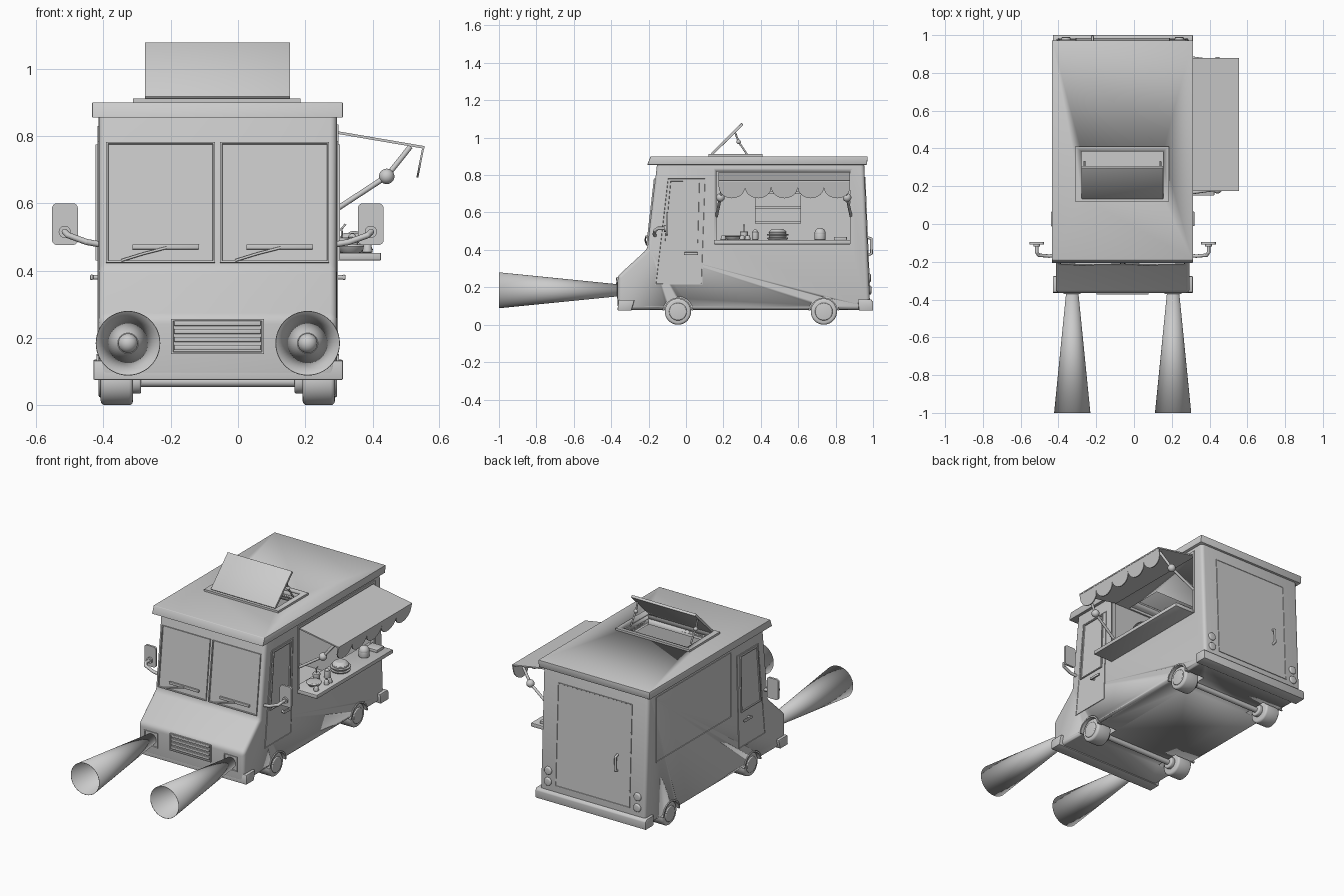
import bpy, bmesh, math
from mathutils import Vector, Matrix

if "Cube" in bpy.data.objects:
    bpy.data.objects.remove(bpy.data.objects["Cube"])

CX = -0.06           # centre line of the truck body
HW = 0.354           # half body width
L, R = CX - HW, CX + HW


def finish(bm, name, bevel=0, seg=2, angle=35):
    if bevel:
        bmesh.ops.bevel(bm, geom=bm.edges[:], offset=bevel, segments=seg, profile=0.5, affect='EDGES')
    bmesh.ops.recalc_face_normals(bm, faces=bm.faces[:])
    me = bpy.data.meshes.new(name)
    bm.to_mesh(me)
    bm.free()
    ob = bpy.data.objects.new(name, me)
    bpy.context.collection.objects.link(ob)
    activate(ob)
    bpy.ops.object.shade_smooth_by_angle(angle=math.radians(angle))
    return ob


def activate(ob):
    bpy.ops.object.select_all(action='DESELECT')
    ob.select_set(True)
    bpy.context.view_layer.objects.active = ob


def prism(name, pts, vec, bevel=0, seg=2):
    bm = bmesh.new()
    f = bm.faces.new([bm.verts.new(p) for p in pts])
    new = bmesh.ops.extrude_face_region(bm, geom=[f])['geom']
    bmesh.ops.translate(bm, verts=[v for v in new if isinstance(v, bmesh.types.BMVert)], vec=vec)
    if not any(len(f.verts) > 2 and f.is_valid for f in bm.faces):
        return None
    return finish(bm, name, bevel, seg)


def side(name, yz, x0, x1, bevel=0, seg=2):
    return prism(name, [(x0, y, z) for y, z in yz], (x1 - x0, 0, 0), bevel, seg)


def box(name, x, y, z, bevel=0, seg=2):
    return side(name, [(y[0], z[0]), (y[1], z[0]), (y[1], z[1]), (y[0], z[1])], x[0], x[1], bevel, seg)


def panel(name, pts, out, t=0.006, w=0.01, d=0.006):
    """Raised plate whose outer face is framed and recessed."""
    pts, out = [Vector(p) for p in pts], Vector(out)
    n = (pts[1] - pts[0]).cross(pts[2] - pts[1]).normalized()
    if n.dot(out) < 0:
        pts.reverse()
        n = -n
    bm = bmesh.new()
    f = bm.faces.new([bm.verts.new(p) for p in pts])
    geom = bmesh.ops.extrude_face_region(bm, geom=[f])['geom']
    bmesh.ops.translate(bm, verts=[g for g in geom if isinstance(g, bmesh.types.BMVert)], vec=n * t)
    top = [g for g in geom if isinstance(g, bmesh.types.BMFace)]
    bm.normal_update()
    bmesh.ops.inset_region(bm, faces=top, thickness=w)
    bmesh.ops.inset_region(bm, faces=top, thickness=0.002)
    bmesh.ops.translate(bm, verts=list({v for g in top for v in g.verts}), vec=-n * d)
    return finish(bm, name)


def rod(name, a, b, r, r2=None, caps=True, seg=24, bevel=0):
    a, b = Vector(a), Vector(b)
    bm = bmesh.new()
    m = Matrix.Translation((a + b) / 2) @ (b - a).to_track_quat('Z', 'Y').to_matrix().to_4x4()
    bmesh.ops.create_cone(bm, cap_ends=caps, segments=seg, radius1=r, radius2=r if r2 is None else r2,
                          depth=(b - a).length, matrix=m)
    if bevel:
        rims = [e for e in bm.edges if any(len(f.verts) > 4 for f in e.link_faces)]
        bmesh.ops.bevel(bm, geom=rims, offset=bevel, segments=3, profile=0.5, affect='EDGES')
    return finish(bm, name)


def ball(name, c, r, scale=(1, 1, 1)):
    bm = bmesh.new()
    m = Matrix.Translation(c) @ Matrix.Diagonal((*scale, 1))
    bmesh.ops.create_uvsphere(bm, u_segments=24, v_segments=14, radius=r, matrix=m)
    return finish(bm, name, angle=60)


def pipe(name, pts, r):
    for i in range(len(pts) - 1):
        rod(f"{name}_{i}", pts[i], pts[i + 1], r, seg=12)
    for i in range(1, len(pts) - 1):
        ball(f"{name}_bend_{i}", pts[i], r)


def cut(ob, *cutters):
    activate(ob)
    for c in cutters:
        m = ob.modifiers.new("cut", 'BOOLEAN')
        m.operation, m.solver, m.object = 'DIFFERENCE', 'EXACT', c
        bpy.ops.object.modifier_apply(modifier=m.name)


# body shell, roof and hatch frame with openings
body = side("body", [(-0.365, 0.08), (0.985, 0.08), (0.952, 0.875), (-0.153, 0.875),
                     (-0.207, 0.405), (-0.365, 0.26)], L, R, 0.02, 4)
roof = side("roof", [(-0.19, 0.9), (-0.207, 0.855), (0.967, 0.855), (0.972, 0.9)], -0.434, 0.312, 0.003)
hatch_frame = box("hatch_frame", (-0.312, 0.186), (0.12, 0.41), (0.897, 0.912))
window_frame = box("serving_window_frame", (R - 0.012, R + 0.005), (0.15, 0.89), (0.43, 0.835))
room = box("room_cutter", (L + 0.02, R - 0.02), (0.13, 0.93), (0.17, 0.84))
hatch = box("hatch_cutter", (-0.278, 0.153), (0.14, 0.385), (0.8, 0.95))
serving = box("serving_cutter", (0.2, 0.36), (0.162, 0.878), (0.445, 0.82))
WHEELS = [(s, y) for s in (-1, 1) for y in (-0.043, 0.737)]
wells = [rod("well_cutter", (CX + s * 0.22, y, 0.07), (CX + s * 0.4, y, 0.07), 0.077, seg=40) for s, y in WHEELS]
cut(body, room, hatch, serving, *wells)
cut(roof, hatch)
cut(hatch_frame, hatch)
cut(window_frame, serving)
for c in (room, hatch, serving, *wells):
    bpy.data.objects.remove(c)

# wheels, arches and axles
for s, y in WHEELS:
    X = lambda o: CX + s * o
    rod("tyre", (X(0.252), y, 0.07), (X(0.348), y, 0.07), 0.07, seg=40, bevel=0.012)
    rod("hubcap", (X(0.34), y, 0.07), (X(0.354), y, 0.07), 0.05, 0.045, seg=32, bevel=0.003)
    rod("inner_hub", (X(0.228), y, 0.07), (X(0.255), y, 0.07), 0.036, bevel=0.006)
    arc = [math.radians(5 + 17 * i) for i in range(11)]
    side("wheel_arch", [(y + 0.082 * math.cos(a), 0.07 + 0.082 * math.sin(a)) for a in arc] +
         [(y + 0.073 * math.cos(a), 0.07 + 0.073 * math.sin(a)) for a in reversed(arc)], X(0.33), X(0.36))
for y in (-0.043, 0.737):
    rod("axle", (CX - 0.25, y, 0.07), (CX + 0.25, y, 0.07), 0.016)

# bumpers
side("front_bumper", [(-0.366, 0.075), (-0.292, 0.075), (-0.275, 0.133), (-0.362, 0.133)], -0.43, 0.312, 0.005)
side("rear_bumper", [(0.925, 0.075), (1.0, 0.075), (1.0, 0.122), (0.99, 0.135), (0.918, 0.135)], -0.43, 0.312, 0.004)

# windscreens and wipers
wy = lambda z: -0.207 + (z - 0.405) * 0.054 / 0.47
for x0, x1 in ((-0.392, -0.068), (-0.053, 0.271)):
    panel("windscreen", [(x0, wy(0.423), 0.423), (x1, wy(0.423), 0.423),
                         (x1, wy(0.782), 0.782), (x0, wy(0.782), 0.782)], (0, -1, 0), 0.008, 0.008)
    box("wiper_blade", (x0 + 0.078, x0 + 0.276), (wy(0.47) - 0.016, wy(0.47) - 0.004), (0.463, 0.478), 0.002)
    pipe("wiper_arm", [(x0 + 0.045, wy(0.43) - 0.008, 0.43), (x0 + 0.11, wy(0.45) - 0.016, 0.45),
                       (x0 + 0.18, wy(0.47) - 0.016, 0.468)], 0.004)

# grille
panel("grille_frame", [(-0.199, -0.364, 0.152), (0.077, -0.364, 0.152), (0.077, -0.364, 0.256),
                       (-0.199, -0.364, 0.256)], (0, -1, 0), 0.008, 0.008, 0.006)
for i in range(4):
    z = 0.164 + i * 0.024
    box("grille_bar", (-0.19, 0.068), (-0.374, -0.363), (z, z + 0.015), 0.002)

# headlights with long light-beam cones
for s in (-1, 1):
    x, z, h = CX + s * 0.267, 0.184, 0.045
    panel("headlight_housing", [(x - h, -0.364, z - h), (x + h, -0.364, z - h), (x + h, -0.364, z + h),
                                (x - h, -0.364, z + h)], (0, -1, 0), 0.006, 0.006, 0.005)
    ball("headlight_bulb", (x, -0.367, z), 0.029)
    beam = rod("light_beam", (x, -0.36, z), (x, -1.0, z), 0.031, 0.095, caps=False, seg=48)
    m = beam.modifiers.new("thickness", 'SOLIDIFY')
    m.thickness, m.offset = 0.002, 0

# cab doors, door windows, handles and mirrors on both sides
for s in (-1, 1):
    X = lambda o: CX + s * o
    out = (s, 0, 0)
    panel("cab_door", [(X(HW - 0.002), y, z) for y, z in ((-0.165, 0.215), (0.087, 0.215), (0.107, 0.785),
                                                         (-0.1, 0.785))], out, 0.006, 0.006, 0.002)
    panel("door_window", [(X(HW), y, z) for y, z in ((-0.12, 0.43), (0.07, 0.43), (0.079, 0.775),
                                                    (-0.088, 0.775))], out, 0.009, 0.009, 0.006)
    box("door_handle", sorted((X(0.37), X(0.38))), (-0.012, 0.065), (0.372, 0.388), 0.004)
    rod("handle_post", (X(0.34), 0.0, 0.38), (X(0.372), 0.0, 0.38), 0.007)
    pipe("mirror_arm", [(X(0.345), -0.165, 0.477), (X(0.39), -0.17, 0.485), (X(0.445), -0.165, 0.505),
                        (X(0.455), -0.15, 0.515), (X(0.455), -0.105, 0.515)], 0.009)
    rod("mirror_socket", (X(0.455), -0.118, 0.515), (X(0.455), -0.105, 0.515), 0.018)
    corners = []
    for cx, cz, a0 in ((0.478, 0.585, 0), (0.431, 0.585, 90), (0.431, 0.491, 180), (0.478, 0.491, 270)):
        for k in range(5):
            a = math.radians(a0 + k * 22.5)
            corners.append((X(cx + 0.015 * math.cos(a)), -0.108, cz + 0.015 * math.sin(a)))
    prism("mirror", corners, (0, 0.013, 0))

# closed panel on the left side
panel("left_side_panel", [(L + 0.002, y, z) for y, z in ((0.16, 0.435), (0.88, 0.435), (0.88, 0.83), (0.16, 0.83))],
      (-1, 0, 0), 0.005, 0.006, 0.004)

# rear door, handle and tail lights
ry = lambda z: 0.985 - (z - 0.08) * 0.033 / 0.795
panel("rear_door", [(x, ry(z) - 0.002, z) for x, z in ((-0.31, 0.17), (0.19, 0.17), (0.19, 0.79), (-0.31, 0.79))],
      (0, 1, 0), 0.006, 0.006, 0.002)
pipe("rear_handle", [(-0.22, 0.965, 0.37), (-0.22, 0.992, 0.38), (-0.22, 0.99, 0.46), (-0.22, 0.96, 0.47)], 0.007)
for s in (-1, 1):
    for z in (0.185, 0.25):
        rod("tail_light", (CX + s * 0.3, ry(z) - 0.006, z), (CX + s * 0.3, ry(z) + 0.01, z), 0.026, 0.022, bevel=0.004)

# roof hatch lid with folding stays
side("hatch_lid", [(0.133, 0.917), (0.143, 0.907), (0.307, 1.068), (0.297, 1.079)], -0.277, 0.155, 0.001)
for x in (-0.262, 0.14):
    pipe("hatch_stay", [(x, 0.33, 0.905), (x, 0.281, 0.978), (x, 0.262, 1.03)], 0.005)
    ball("hatch_stay_joint", (x, 0.281, 0.978), 0.012)

# awning with scalloped valance and folding arms
prism("awning", [(0.28, 0.175, 0.817), (0.28, 0.878, 0.817), (0.555, 0.878, 0.77), (0.555, 0.175, 0.77)], (0, 0, -0.008))
edge = [(0.175, 0.0), (0.878, 0.0)]
N, step = 5, (0.878 - 0.175) / 5
for i in range(N):
    for k in range(13 if i == N - 1 else 12):
        a = math.pi * k / 12
        mid = 0.878 - (i + 0.5) * step
        edge.append((mid + step / 2 * math.cos(a), 0.35 + 0.65 * math.sin(a)))
prism("awning_valance", [(0.554 - 0.018 * t, y, 0.768 - 0.092 * t) for y, t in edge], (-0.006, 0, 0))
for y0, y1 in ((0.163, 0.205), (0.882, 0.84)):
    ym = (y0 + y1) / 2
    pipe("awning_arm", [(R - 0.005, y0, 0.58), (0.442, ym, 0.68), (0.512, y1, 0.768)], 0.008)
    ball("awning_arm_joint", (0.442, ym, 0.68), 0.023)

# serving counter and inside shelf unit
box("counter", (0.26, 0.425), (0.15, 0.88), (0.43, 0.453), 0.003)
box("shelf_back", (L + 0.018, L + 0.03), (0.37, 0.615), (0.54, 0.71))
for z in (0.54, 0.62, 0.7):
    box("shelf", (L + 0.018, L + 0.1), (0.37, 0.615), (z, z + 0.012))

# food and tableware on the counter
def stack(name, x, y, layers):
    z = 0.453
    for i, (r, r2, h) in enumerate(layers):
        rod(f"{name}_{i}", (x, y, z), (x, y, z + h), r, r2, bevel=min(h * 0.3, 0.004))
        z += h

stack("burger", 0.345, 0.49, [(0.05, 0.058, 0.012), (0.045, 0.048, 0.012), (0.058, 0.058, 0.007),
                              (0.046, 0.046, 0.01), (0.05, 0.03, 0.018)])
stack("sauce_bottle", 0.34, 0.37, [(0.017, 0.017, 0.045), (0.015, 0.006, 0.012)])
stack("dish", 0.335, 0.25, [(0.03, 0.045, 0.02), (0.045, 0.04, 0.005)])
for y in (0.2, 0.3, 0.33):
    stack("cup", 0.385, y, [(0.016, 0.011, 0.025)])
stack("drink", 0.31, 0.31, [(0.018, 0.022, 0.045)])
pipe("straw", [(0.31, 0.31, 0.49), (0.308, 0.31, 0.525), (0.32, 0.31, 0.538)], 0.003)
stack("jar", 0.345, 0.717, [(0.03, 0.03, 0.035)])
ball("jar_lid", (0.345, 0.717, 0.488), 0.03)
box("tray", (0.3, 0.38), (0.79, 0.86), (0.453, 0.47), 0.003)
